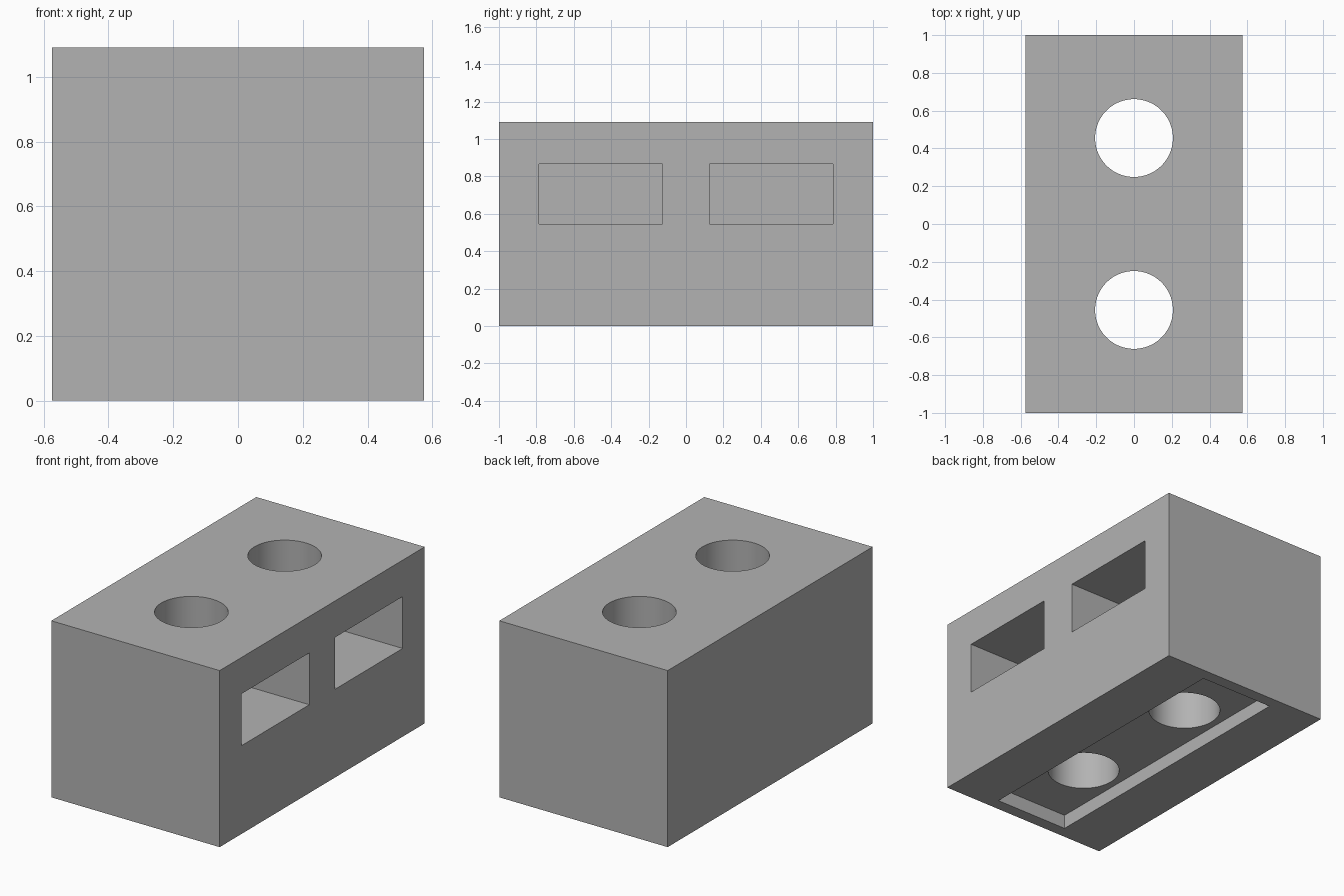
import bpy
import math

cube = bpy.data.objects.get("Cube")
if cube:
    bpy.data.objects.remove(cube, do_unlink=True)

WIDTH, LENGTH, HEIGHT = 1.15, 2.0, 1.09

grey = bpy.data.materials.new("plain_grey")
grey.use_nodes = True
colour = (0.45, 0.45, 0.45, 1)
grey.diffuse_color = colour
grey.node_tree.nodes["Principled BSDF"].inputs["Base Color"].default_value = colour


def box(name, low, high):
    """Box between two opposite corners."""
    bpy.ops.mesh.primitive_cube_add(
        size=1, location=[(a + b) / 2 for a, b in zip(low, high)])
    obj = bpy.context.object
    obj.name = name
    obj.scale = [b - a for a, b in zip(low, high)]
    bpy.ops.object.transform_apply(location=False, rotation=False, scale=True)
    obj.data.materials.append(grey)
    return obj


def cut(target, cutter):
    """Subtract the cutter from the target and discard it."""
    cutter.hide_render = True
    bpy.context.view_layer.objects.active = target
    mod = target.modifiers.new(cutter.name, "BOOLEAN")
    mod.operation = "DIFFERENCE"
    mod.solver = "EXACT"
    mod.object = cutter
    bpy.ops.object.modifier_apply(modifier=mod.name)
    bpy.data.objects.remove(cutter, do_unlink=True)


# Solid block
block = box("block", (-WIDTH / 2, -LENGTH / 2, 0), (WIDTH / 2, LENGTH / 2, HEIGHT))

# Long shallow recess in the underside
cut(block, box("base_recess", (-0.25, -0.925, -0.1), (0.25, 0.925, 0.087)))

for side, name in ((-1, "front"), (1, "back")):
    y = side * 0.455
    # Round shaft from top to bottom
    bpy.ops.mesh.primitive_cylinder_add(
        vertices=96, radius=0.206, depth=2 * HEIGHT, location=(0, y, HEIGHT / 2))
    shaft = bpy.context.object
    shaft.name = name + "_shaft"
    shaft.data.materials.append(grey)
    cut(block, shaft)
    # Rectangular compartment opening on the +x side, crossing the shaft
    cut(block, box(name + "_compartment",
                   (-0.35, y - 0.33, 0.545), (WIDTH, y + 0.33, 0.865)))

# Smooth shafts, sharp corners
bpy.ops.object.select_all(action="DESELECT")
block.select_set(True)
bpy.context.view_layer.objects.active = block
bpy.ops.object.shade_smooth_by_angle(angle=math.radians(30))
